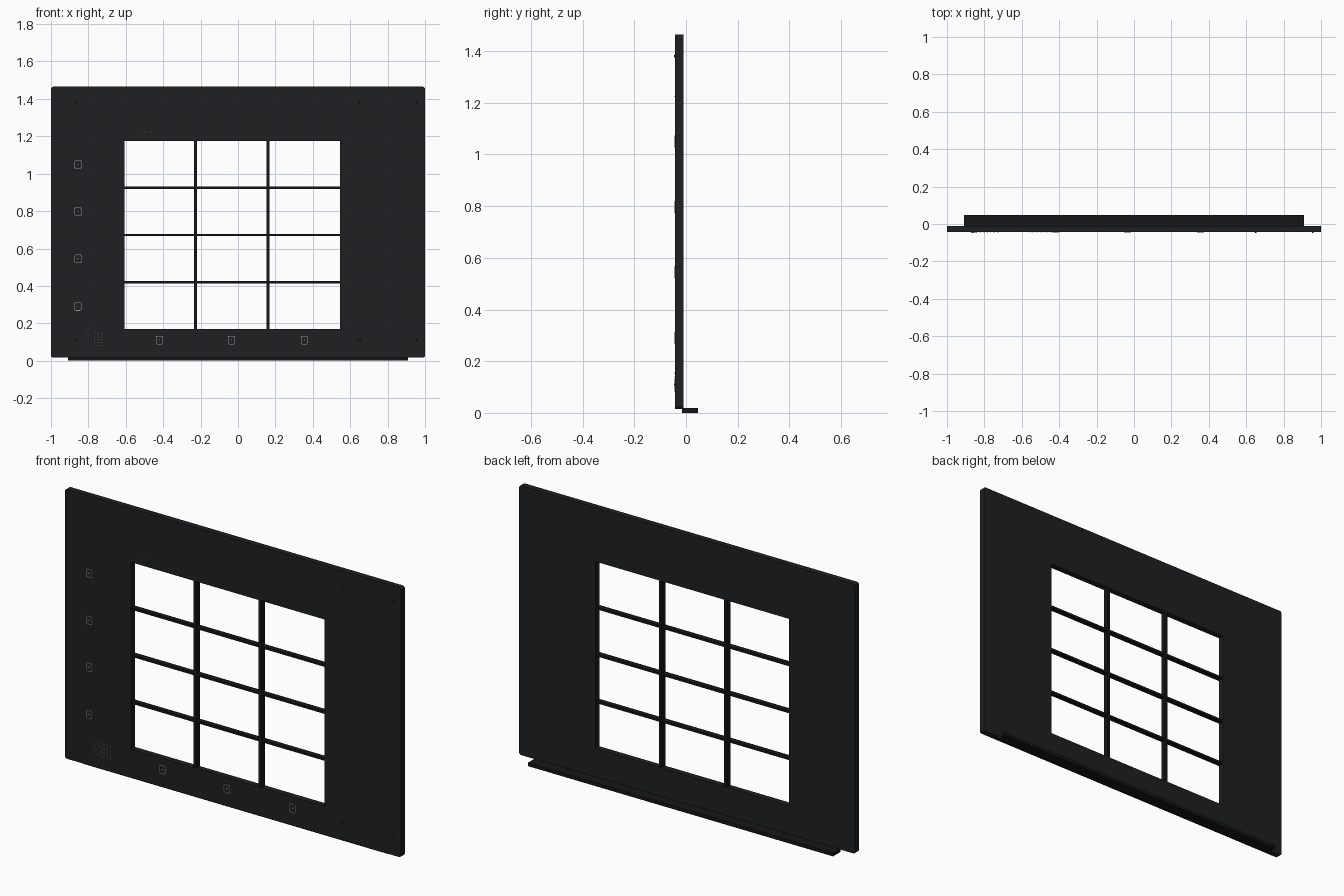
import bpy, bmesh, math

if "Cube" in bpy.data.objects:
    bpy.data.objects.remove(bpy.data.objects["Cube"])


def material(name, rgb):
    m = bpy.data.materials.new(name)
    m.diffuse_color = (*rgb, 1)
    m.use_nodes = True
    m.node_tree.nodes["Principled BSDF"].inputs["Base Color"].default_value = m.diffuse_color
    return m


DARK = material("dark_panel", (0.013, 0.014, 0.015))
BLACK = material("black_trim", (0.008, 0.008, 0.009))
LIGHT = material("pale_marking", (0.35, 0.35, 0.36))
FRONT, BACK = -0.042, -0.010


def finish(bm, name, mat):
    bmesh.ops.recalc_face_normals(bm, faces=bm.faces)
    me = bpy.data.meshes.new(name)
    bm.to_mesh(me)
    bm.free()
    me.materials.append(mat)
    ob = bpy.data.objects.new(name, me)
    bpy.context.collection.objects.link(ob)
    return ob


def add_box(bm, x0, x1, y0, y1, z0, z1):
    verts = bmesh.ops.create_cube(bm, size=1)["verts"]
    for v in verts:
        v.co.x = (x0 + x1) / 2 + v.co.x * (x1 - x0)
        v.co.y = (y0 + y1) / 2 + v.co.y * (y1 - y0)
        v.co.z = (z0 + z1) / 2 + v.co.z * (z1 - z0)


def outline(x0, x1, z0, z1, r, seg=3):
    """Rectangle in the x-z plane, corners rounded when r > 0."""
    if r == 0:
        return [(x0, z0), (x1, z0), (x1, z1), (x0, z1)]
    pts = []
    corners = [(x0 + r, z0 + r), (x1 - r, z0 + r), (x1 - r, z1 - r), (x0 + r, z1 - r)]
    for k, (cx, cz) in enumerate(corners):
        for i in range(seg + 1):
            a = math.pi * (1 + k / 2 + i / (2 * seg))
            pts.append((cx + r * math.cos(a), cz + r * math.sin(a)))
    return pts


def add_frame(bm, outer, inner, y0, y1):
    """Flat plate with a hole, extruded from y0 to y1."""
    edges = []
    for loop in (outer, inner):
        vs = [bm.verts.new((x, y0, z)) for x, z in loop]
        edges += [bm.edges.new((vs[i - 1], vs[i])) for i in range(len(vs))]
    res = bmesh.ops.triangle_fill(bm, edges=edges, use_beauty=True)
    faces = [g for g in res["geom"] if isinstance(g, bmesh.types.BMFace)]
    ext = bmesh.ops.extrude_face_region(bm, geom=faces, use_keep_orig=True)
    for g in ext["geom"]:
        if isinstance(g, bmesh.types.BMVert):
            g.co.y = y1


def add_disc(bm, x, z, r, height, seg):
    ret = bmesh.ops.create_cone(bm, cap_ends=True, segments=seg,
                                radius1=r, radius2=r * 0.75, depth=height)
    for v in ret["verts"]:
        cx, cy, cz = v.co
        v.co = (x + cx, FRONT - height / 2 - cz, z + cy)


# Main panel with the window opening
X0, X1, Z0, Z1 = -0.607, 0.545, 0.17, 1.175
bm = bmesh.new()
add_frame(bm, outline(-1, 1, 0.016, 1.465, 0.012), outline(X0, X1, Z0, Z1, 0), FRONT, BACK)
finish(bm, "panel", DARK)

# Window bars: two uprights, three crossbars
bm = bmesh.new()
for x in (-0.227, 0.16):
    add_box(bm, x - 0.008, x + 0.008, FRONT + 0.001, BACK - 0.001, Z0 - 0.004, Z1 + 0.004)
finish(bm, "upright_bars", BLACK)
bm = bmesh.new()
for z in (0.42, 0.672, 0.925):
    add_box(bm, X0 - 0.004, X1 + 0.004, FRONT + 0.002, BACK - 0.002, z - 0.006, z + 0.006)
finish(bm, "crossbars", BLACK)

# Foot strip along the bottom rear
bm = bmesh.new()
add_box(bm, -0.908, 0.908, -0.016, 0.047, 0, 0.018)
finish(bm, "foot_strip", BLACK)

# Row and column badges: thin raised rounded frames with a plain pip
spots = [(-0.855, z) for z in (0.29, 0.545, 0.797, 1.05)]
spots += [(x, 0.11) for x in (-0.42, -0.035, 0.355)]
bm = bmesh.new()
for x, z in spots:
    w, h, t = 0.019, 0.023, 0.003
    add_frame(bm, outline(x - w, x + w, z - h, z + h, 0.009),
              outline(x - w + t, x + w - t, z - h + t, z + h - t, 0.006), FRONT + 0.001, FRONT - 0.003)
    add_disc(bm, x, z, 0.005, 0.003, 8)
finish(bm, "badges", LIGHT)

# Screw heads
bm = bmesh.new()
for x in (-0.863, 0.65, 0.955):
    for z in (0.11, 1.38):
        add_disc(bm, x, z, 0.005, 0.005, 12)
finish(bm, "screw_heads", DARK)

# Small raised dots: block at lower left and row above the window
bm = bmesh.new()
for i in range(6):
    for j in range(6):
        add_disc(bm, -0.82 + 0.018 * i, 0.083 + 0.014 * j, 0.003, 0.003, 6)
for i in range(9):
    add_disc(bm, -0.555 + 0.0135 * i, 1.225, 0.0022, 0.003, 6)
finish(bm, "tactile_dots", LIGHT)
